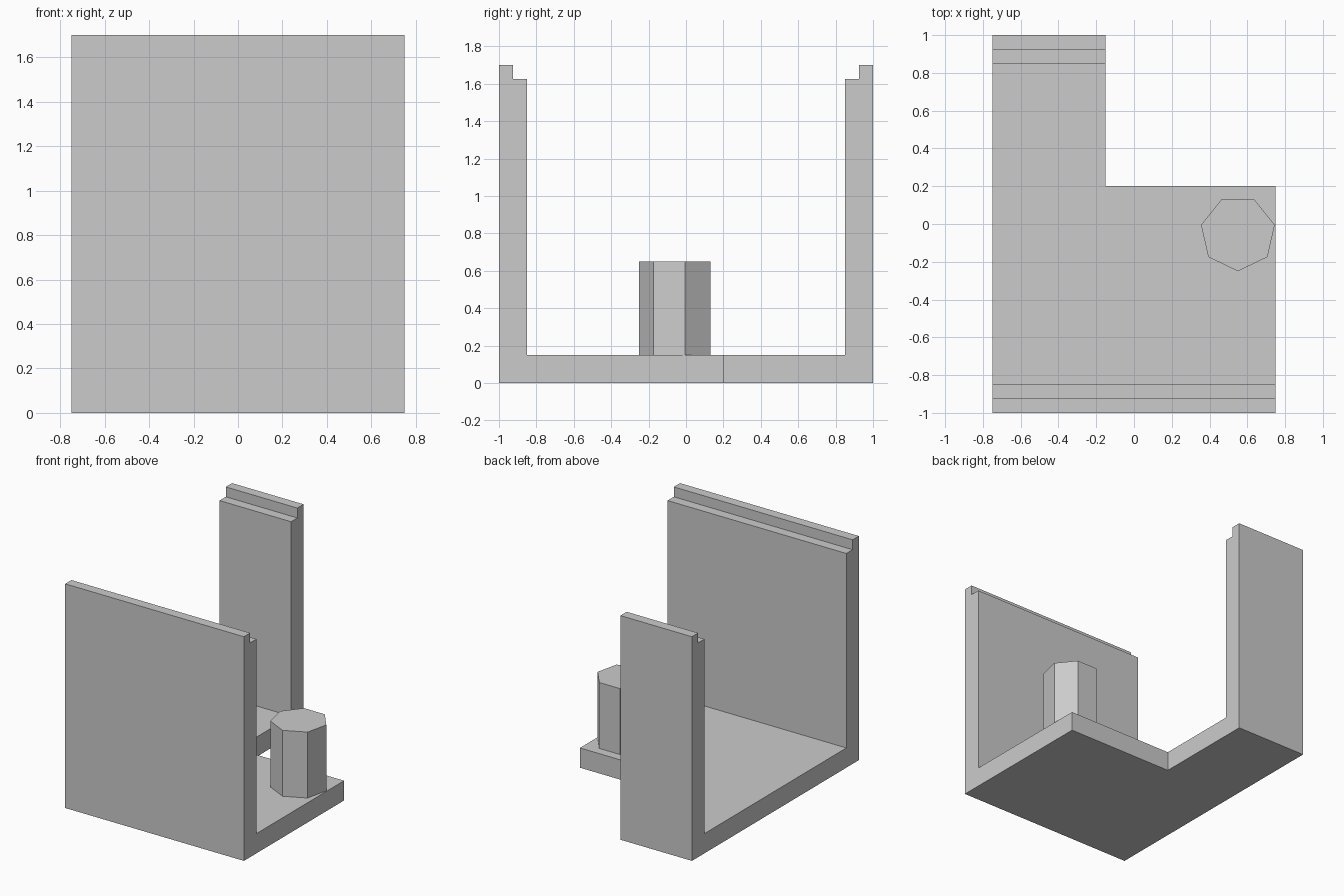
import bpy
import bmesh
from math import pi, sin, cos
from mathutils import Vector

if "Cube" in bpy.data.objects:
    bpy.data.objects.remove(bpy.data.objects["Cube"], do_unlink=True)

GREY = (0.6, 0.6, 0.6, 1)
grey = bpy.data.materials.new("plain grey")
grey.use_nodes = True
grey.diffuse_color = GREY
grey.node_tree.nodes["Principled BSDF"].inputs["Base Color"].default_value = GREY


def prism(name, outline, sweep):
    """Sweep a closed outline of 3D points along a vector."""
    bm = bmesh.new()
    face = bm.faces.new([bm.verts.new(p) for p in outline])
    swept = bmesh.ops.extrude_face_region(bm, geom=[face])["geom"]
    moved = [g for g in swept if isinstance(g, bmesh.types.BMVert)]
    bmesh.ops.translate(bm, verts=moved, vec=Vector(sweep))
    bmesh.ops.recalc_face_normals(bm, faces=bm.faces)
    mesh = bpy.data.meshes.new(name)
    bm.to_mesh(mesh)
    bm.free()
    mesh.materials.append(grey)
    obj = bpy.data.objects.new(name, mesh)
    bpy.context.collection.objects.link(obj)
    return obj


# Floor with two stepped walls, one mirrored profile swept across the width
half_width, wall, height, lip = 0.75, 0.15, 1.7, 0.075
side = [(1, 0), (1, height), (1 - lip, height), (1 - lip, height - lip),
        (1 - wall, height - lip), (1 - wall, wall)]
profile = side + [(-y, z) for y, z in reversed(side)]
housing = prism("housing", [(-half_width, y, z) for y, z in profile],
                (2 * half_width, 0, 0))

# Notch through the back left corner of the floor and wall
notch = prism("notch_cutter", [(-0.15, 0.2, -1), (1, 0.2, -1), (1, 2, -1), (-0.15, 2, -1)],
              (0, 0, 4))
notch.hide_render = True
cut = housing.modifiers.new("notch", "BOOLEAN")
cut.operation = "DIFFERENCE"
cut.solver = "EXACT"
cut.object = notch
bpy.context.view_layer.objects.active = housing
bpy.ops.object.modifier_apply(modifier=cut.name)
bpy.data.objects.remove(notch, do_unlink=True)

# Seven-sided post standing on the floor
SIDES, RADIUS = 7, 0.2
ring = [(0.55 + RADIUS * sin(2 * pi * i / SIDES),
         -0.05 - RADIUS * cos(2 * pi * i / SIDES), wall) for i in range(SIDES)]
prism("post", ring, (0, 0, 0.5))
